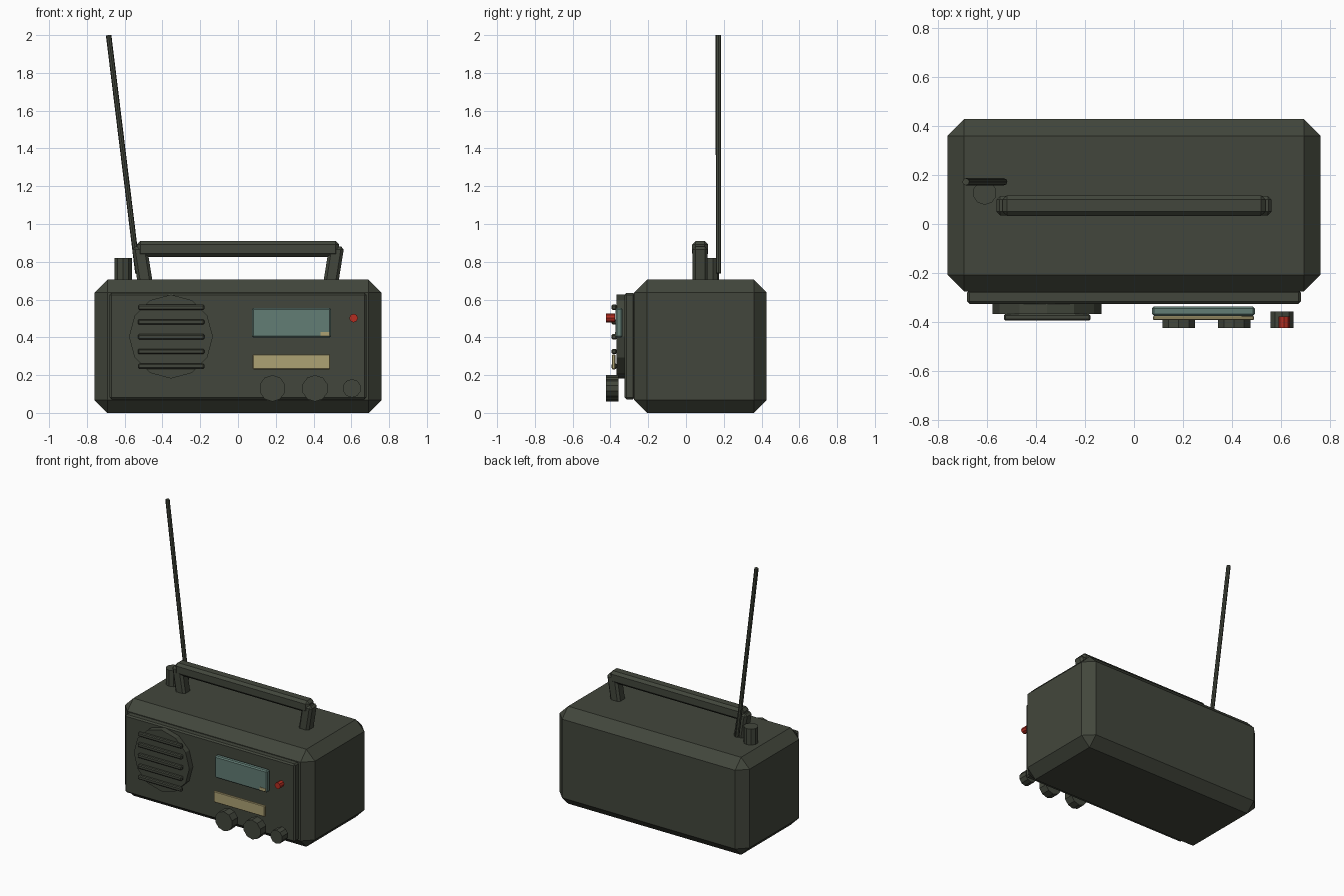
import bpy, bmesh, math
from mathutils import Vector, Matrix

if "Cube" in bpy.data.objects:
    bpy.data.objects.remove(bpy.data.objects["Cube"])


def material(name, r, g, b):
    m = bpy.data.materials.new(name)
    m.diffuse_color = (r, g, b, 1)
    m.use_nodes = True
    m.node_tree.nodes["Principled BSDF"].inputs["Base Color"].default_value = m.diffuse_color
    return m


OLIVE = material("dark olive", 0.055, 0.062, 0.045)
TEAL = material("screen teal", 0.122, 0.205, 0.178)
BEIGE = material("dial beige", 0.42, 0.36, 0.175)
RED = material("lamp red", 0.46, 0.026, 0.015)


def finish(name, bm, mat):
    bmesh.ops.recalc_face_normals(bm, faces=bm.faces)
    me = bpy.data.meshes.new(name)
    bm.to_mesh(me)
    bm.free()
    me.materials.append(mat)
    ob = bpy.data.objects.new(name, me)
    bpy.context.collection.objects.link(ob)
    return ob


def box(name, x, y, z, mat=OLIVE, bevel=0.0, lean=0.0):
    """Box from (min, max) ranges; lean shifts the top along x."""
    bm = bmesh.new()
    bmesh.ops.create_cube(bm, size=1)
    for v in bm.verts:
        top = v.co.z > 0
        v.co = Vector((x[v.co.x > 0] + (lean if top else 0), y[v.co.y > 0], z[top]))
    if bevel:
        bmesh.ops.bevel(bm, geom=bm.edges[:], offset=bevel, segments=1,
                        profile=0.5, affect='EDGES')
    return finish(name, bm, mat)


def rod(name, a, b, r, sides, mat=OLIVE):
    """Flat-sided cylinder from a to b, with one corner pointing up or sideways."""
    a, b = Vector(a), Vector(b)
    bm = bmesh.new()
    bmesh.ops.create_cone(bm, cap_ends=True, segments=sides, radius1=r, radius2=r,
                          depth=(b - a).length)
    if abs((b - a).normalized().y) > 0.9:
        rot = Matrix.Rotation(math.pi / 2, 4, 'X')
    else:
        rot = (b - a).to_track_quat('Z', 'Y').to_matrix().to_4x4()
    bm.transform(Matrix.Translation((a + b) / 2) @ rot)
    return finish(name, bm, mat)


# Case and raised front panel
box("case", (-0.76, 0.76), (-0.275, 0.427), (0, 0.705), bevel=0.068)
box("front_panel", (-0.68, 0.68), (-0.325, -0.27), (0.072, 0.635), bevel=0.01)

# Speaker with five grille bars
rod("speaker", (-0.355, -0.367, 0.404), (-0.355, -0.32, 0.404), 0.222, 12)
for i in range(5):
    z = 0.247 + i * 0.078
    box(f"grille_bar_{i + 1}", (-0.53, -0.178), (-0.394, -0.366),
        (z - 0.014, z + 0.014), bevel=0.006)

# Screen, its small marker and the tuning dial
box("screen", (0.073, 0.492), (-0.374, -0.336), (0.398, 0.556), TEAL, bevel=0.008)
box("screen_marker", (0.437, 0.484), (-0.377, -0.372), (0.406, 0.428), BEIGE)
box("tuning_dial", (0.078, 0.488), (-0.392, -0.374), (0.23, 0.31), BEIGE, bevel=0.004)

# Knobs and lamp
for i, (x, r) in enumerate([(0.182, 0.07), (0.408, 0.07), (0.603, 0.049)]):
    rod(f"knob_{i + 1}", (x, -0.423, 0.13), (x, -0.357, 0.13), r, 10)
rod("red_lamp", (0.612, -0.423, 0.502), (0.612, -0.376, 0.502), 0.023, 8, RED)

# Carrying handle
box("handle_bar", (-0.535, 0.535), (0.033, 0.117), (0.825, 0.91), bevel=0.018)
for side, s in (("left", -1), ("right", 1)):
    box(f"handle_post_{side}", sorted((s * 0.45, s * 0.53)), (0.035, 0.115),
        (0.68, 0.88), bevel=0.015, lean=s * 0.032)

# Top knob and leaning aerial
rod("top_knob", (-0.608, 0.127, 0.68), (-0.608, 0.127, 0.82), 0.049, 10)
rod("aerial", (-0.53, 0.172, 0.74), (-0.685, 0.172, 2.0), 0.0145, 8)
